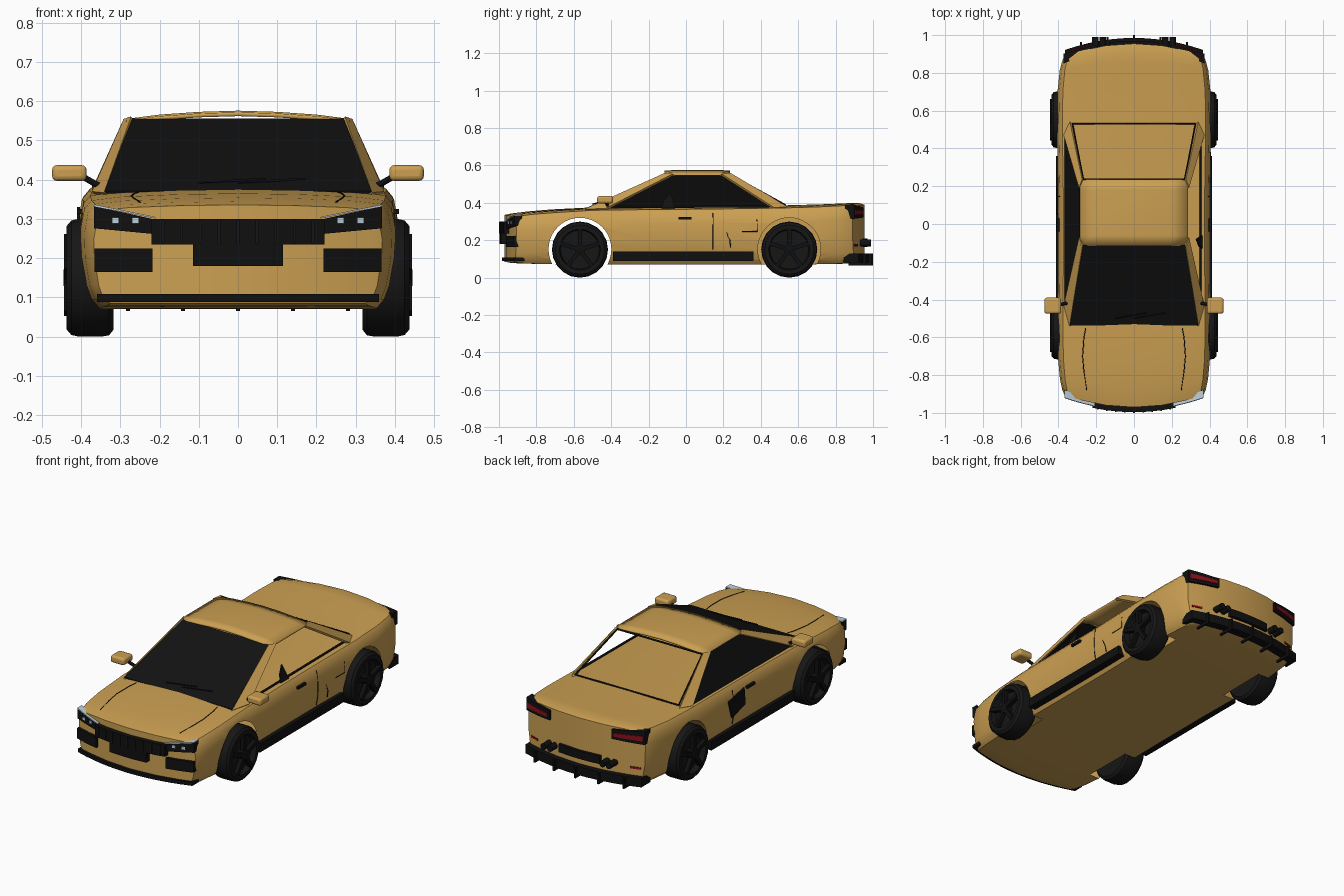
import bpy, bmesh, math
from mathutils import Vector

if "Cube" in bpy.data.objects:
    bpy.data.objects.remove(bpy.data.objects["Cube"])

def material(name, rgb):
    m = bpy.data.materials.new(name)
    m.diffuse_color = (*rgb, 1)
    m.use_nodes = True
    m.node_tree.nodes["Principled BSDF"].inputs["Base Color"].default_value = m.diffuse_color
    return m

GOLD = material("gold_paint", (0.6, 0.35, 0.085))
BLACK = material("black_trim", (0.005, 0.005, 0.005))
TYRE = material("tyre_rubber", (0.008, 0.008, 0.008))
GLASS = material("dark_glass", (0.006, 0.006, 0.006))
RED = material("red_lamp", (0.25, 0.005, 0.01))
LAMP = material("pale_lamp", (0.5, 0.62, 0.7))

def activate(ob):
    bpy.ops.object.select_all(action='DESELECT')
    ob.select_set(True)
    bpy.context.view_layer.objects.active = ob

def mesh(name, verts, faces, mat, smooth=False, thick=0, bevel=0):
    me = bpy.data.meshes.new(name)
    me.from_pydata(verts, [], faces)
    bm = bmesh.new()
    bm.from_mesh(me)
    bmesh.ops.recalc_face_normals(bm, faces=bm.faces)
    bm.to_mesh(me)
    bm.free()
    me.materials.append(mat)
    ob = bpy.data.objects.new(name, me)
    bpy.context.collection.objects.link(ob)
    if thick:
        s = ob.modifiers.new("thickness", 'SOLIDIFY')
        s.thickness, s.offset = thick, 0
    if bevel:
        b = ob.modifiers.new("rounding", 'BEVEL')
        b.width, b.segments = bevel, 3
    if smooth:
        activate(ob)
        bpy.ops.object.shade_smooth_by_angle(angle=math.radians(35))
    return ob

def box(name, lo, hi, mat, bevel=0):
    v = [(x, y, z) for x in sorted((lo[0], hi[0])) for y in (lo[1], hi[1]) for z in (lo[2], hi[2])]
    f = [(0, 1, 3, 2), (4, 6, 7, 5), (0, 4, 5, 1), (2, 3, 7, 6), (0, 2, 6, 4), (1, 5, 7, 3)]
    return mesh(name, v, f, mat, bevel > 0, 0, bevel)

def plate(name, pts, mat, thick=0.008):
    return mesh(name, pts, [tuple(range(len(pts)))], mat, thick=thick)

def tube(name, pts, r, mat, closed=False):
    cu = bpy.data.curves.new(name, 'CURVE')
    cu.dimensions, cu.bevel_depth, cu.bevel_resolution = '3D', r, 1
    sp = cu.splines.new('POLY')
    sp.points.add(len(pts) - 1)
    for p, q in zip(sp.points, pts):
        p.co = (*q, 1)
    sp.use_cyclic_u, cu.use_fill_caps = closed, True
    cu.materials.append(mat)
    ob = bpy.data.objects.new(name, cu)
    bpy.context.collection.objects.link(ob)
    activate(ob)
    bpy.ops.object.convert(target='MESH')

def lathe_x(name, profile, cx, cy, cz, s, mat, n=20):
    """Turn (radius, x) points about an x axis."""
    v = [(s * (cx + x), cy + r * math.cos(a), cz + r * math.sin(a))
         for r, x in profile for a in [2 * math.pi * i / n for i in range(n)]]
    f = [(k * n + i, k * n + (i + 1) % n, (k + 1) * n + (i + 1) % n, (k + 1) * n + i)
         for k in range(len(profile) - 1) for i in range(n)]
    f += [tuple(range(n)), tuple(range(len(v) - n, len(v)))]
    return mesh(name, v, f, mat, True)

def wrap(name, end, x0, x1, low, high, out, mat, depth=0.04, n=8):
    """Block that follows the bowed front (end=-1) or rear (end=1); low/high are z at x0 and x1."""
    v, f = [], []
    for i in range(n + 1):
        t = i / n
        x = x0 + (x1 - x0) * t
        y = (0.955 if end > 0 else 0.97) - 0.065 * (x / 0.37) ** 2 + out
        zl, zh = (low[0] + (low[1] - low[0]) * t, high[0] + (high[1] - high[0]) * t)
        v += [(x, end * y, zl), (x, end * y, zh), (x, end * (y - depth), zh), (x, end * (y - depth), zl)]
    for i in range(n):
        f += [(4 * i + k, 4 * i + (k + 1) % 4, 4 * i + 4 + (k + 1) % 4, 4 * i + 4 + k) for k in range(4)]
    return mesh(name, v, f + [(0, 1, 2, 3), tuple(4 * n + k for k in range(4))], mat)

# Body shell: stations of y, half width, shoulder z, crown, end bow, underside z
stations = [(-0.97, 0.368, 0.322, 0.014, 0.065, 0.085), (-0.93, 0.38, 0.33, 0.014, 0.05, 0.078),
            (-0.85, 0.392, 0.338, 0.016, 0.025, 0.075), (-0.72, 0.402, 0.347, 0.018, 0.008, 0.072),
            (-0.5, 0.405, 0.36, 0.016, 0, 0.07), (-0.2, 0.402, 0.364, 0.014, 0, 0.07),
            (0.15, 0.402, 0.367, 0.014, 0, 0.07), (0.5, 0.408, 0.372, 0.014, 0, 0.07),
            (0.72, 0.405, 0.378, 0.014, -0.015, 0.072), (0.86, 0.393, 0.384, 0.014, -0.04, 0.075),
            (0.925, 0.38, 0.387, 0.012, -0.058, 0.078), (0.955, 0.368, 0.38, 0.01, -0.065, 0.085)]
verts, faces = [], []
for y, w, zt, cr, bow, zb in stations:
    half = [(0, zt + cr), (0.4, zt + 0.85 * cr), (0.75, zt + 0.5 * cr), (0.93, zt), (0.975, zt - 0.022),
            (1, zt - 0.075), (0.995, 0.2), (0.965, 0.13), (0.93, 0.095), (0.88, zb), (0.75, zb), (0.4, zb), (0, zb)]
    ring = half + [(-x, z) for x, z in half[-2:0:-1]]
    verts += [(x * w, y + bow * (x * w / 0.37) ** 2, z) for x, z in ring]
n, m = 24, len(stations)
for k in range(m - 1):
    faces += [(k * n + i, k * n + (i + 1) % n, (k + 1) * n + (i + 1) % n, (k + 1) * n + i) for i in range(n)]
for base in (0, (m - 1) * n):
    caps = [(i, i + 1, 11 - i, 12 - i) for i in range(3)] + [tuple(range(3, 10))]
    for c in caps:
        faces += [tuple(base + i for i in c), tuple(base + (n - i) % n for i in c)]
body = mesh("body_shell", verts, faces, GOLD)

# Wheel arch openings
WHEELS = (-0.567, 0.552)
for s in (-1, 1):
    for wy in WHEELS:
        cut = lathe_x("arch_cutter", [(0.168, 0.29), (0.168, 0.6)], 0, wy, 0.152, s, GOLD, 40)
        mod = body.modifiers.new("arch", 'BOOLEAN')
        mod.operation, mod.solver, mod.object = 'DIFFERENCE', 'EXACT', cut
        activate(body)
        bpy.ops.object.modifier_apply(modifier=mod.name)
        bpy.data.objects.remove(cut)
# The front wells are open to the hollow body
bm = bmesh.new()
bm.from_mesh(body.data)
bmesh.ops.delete(bm, context='FACES', geom=[f for f in bm.faces if all(
    abs(v.co.x) > 0.285 and math.hypot(v.co.y - WHEELS[0], v.co.z - 0.152) < 0.1685 for v in f.verts)])
bm.to_mesh(body.data)
bm.free()
activate(body)
bpy.ops.object.shade_smooth_by_angle(angle=math.radians(35))
bpy.context.view_layer.update()

def seam(name, pts, side=0, r=0.0025):
    """Thin line laid on the body: (x, y) from above, or (y, z) from one side."""
    out = []
    for a, b in pts:
        o, d = (Vector((side, a, b)), Vector((-side, 0, 0))) if side else (Vector((a, b, 1)), Vector((0, 0, -1)))
        hit, loc, _, _ = body.ray_cast(o, d)
        if hit:
            out.append(loc)
    if len(out) > 1:
        tube(name, out, r, BLACK)

# Cabin: roof, pillars, glass
xs = [(-0.285, 0.55), (-0.2, 0.561), (-0.1, 0.568), (0, 0.571), (0.1, 0.568), (0.2, 0.561), (0.285, 0.55)]
rv = [(x, y, z + dz) for y, dz in ((-0.115, -0.004), (-0.06, 0), (0.18, 0), (0.235, -0.004)) for x, z in xs]
mesh("roof", rv, [(7 * k + i, 7 * k + i + 1, 7 * k + i + 8, 7 * k + i + 7) for k in range(3) for i in range(6)],
     GOLD, True, thick=0.01)
plate("windshield", [(-0.34, -0.535, 0.368), (0.34, -0.535, 0.368), (0.272, -0.11, 0.553), (-0.272, -0.11, 0.553)], GLASS)
plate("left_side_glass", [(-0.364, -0.44, 0.37), (-0.284, -0.08, 0.55), (-0.284, 0.2, 0.55), (-0.364, 0.48, 0.375)], GLASS)
plate("right_glass_shard", [(0.36, -0.13, 0.37), (0.345, -0.12, 0.41), (0.33, -0.08, 0.45), (0.36, -0.06, 0.37)], GLASS)
for s in (-1, 1):
    plate("front_pillar", [(s * 0.337, -0.54, 0.362), (s * 0.268, -0.11, 0.556), (s * 0.287, -0.07, 0.55),
                           (s * 0.368, -0.43, 0.365)], GOLD, 0.014)
    plate("rear_pillar", [(s * 0.335, 0.54, 0.375), (s * 0.27, 0.235, 0.556), (s * 0.287, 0.19, 0.55),
                          (s * 0.368, 0.47, 0.37)], GOLD, 0.014)
    tube("window_trim", [(s * 0.352, -0.42, 0.376), (s * 0.352, 0.48, 0.382)], 0.006, BLACK)
    tube("windshield_wiper", [(s * 0.05 - 0.05, -0.5, 0.393), (s * 0.05 + 0.12, -0.47, 0.402)], 0.003, BLACK)
tube("rear_window_trim", [(-0.325, 0.53, 0.388), (0.325, 0.53, 0.388), (0.268, 0.235, 0.55), (-0.268, 0.235, 0.55)],
     0.006, BLACK, True)

# Front end
wrap("grille_upper", -1, -0.22, 0.22, (0.235, 0.235), (0.3, 0.3), 0.026, BLACK)
wrap("grille_lower", -1, -0.115, 0.115, (0.18, 0.18), (0.24, 0.24), 0.026, BLACK)
for i in range(-4, 5):
    wrap("grille_bar", -1, i * 0.048 - 0.004, i * 0.048 + 0.004, (0.237, 0.237), (0.298, 0.298), 0.03, TYRE, n=1)
wrap("front_splitter", -1, -0.36, 0.36, (0.088, 0.088), (0.108, 0.108), 0.015, BLACK, 0.06, 12)
for s in (-1, 1):
    wrap("headlight_housing", -1, s * 0.22, s * 0.367, (0.262, 0.276), (0.3, 0.333), 0.012, BLACK)
    wrap("headlight_strip", -1, s * 0.21, s * 0.367, (0.301, 0.332), (0.305, 0.337), 0.014, LAMP)
    for x in (0.262, 0.313):
        wrap("headlight_lamp", -1, s * x - 0.008, s * x + 0.008, (0.288, 0.288), (0.303, 0.303), 0.016, LAMP, n=1)
    wrap("front_intake", -1, s * 0.218, s * 0.366, (0.164, 0.164), (0.224, 0.224), 0.016, BLACK)
    seam("hood_line", [(s * 0.25, -0.88), (s * 0.265, -0.78), (s * 0.272, -0.7), (s * 0.265, -0.6), (s * 0.255, -0.55)])

# Rear end
wrap("rear_diffuser", 1, -0.365, 0.365, (0.08, 0.08), (0.13, 0.13), 0.03, BLACK, 0.08, 12)
wrap("rear_plate_recess", 1, -0.13, 0.13, (0.165, 0.165), (0.21, 0.21), 0.015, BLACK)
for x in (-0.28, -0.14, 0, 0.14, 0.28):
    y = 0.985 - 0.065 * (x / 0.37) ** 2
    box("diffuser_fin", (x - 0.005, y - 0.08, 0.065), (x + 0.005, y + 0.015, 0.13), BLACK)
for s in (-1, 1):
    wrap("tail_light_housing", 1, s * 0.195, s * 0.372, (0.322, 0.315), (0.375, 0.39), 0.012, BLACK, 0.05)
    wrap("tail_light", 1, s * 0.21, s * 0.365, (0.338, 0.335), (0.358, 0.364), 0.016, RED)
    wrap("rear_reflector", 1, s * 0.29, s * 0.345, (0.168, 0.168), (0.179, 0.179), 0.004, RED)
    for x in (0.165, 0.205):
        bpy.ops.mesh.primitive_cylinder_add(vertices=14, radius=0.018, depth=0.07, location=(s * x, 0.955, 0.185),
                                            rotation=(math.pi / 2, 0, 0))
        bpy.context.object.name = "exhaust_pipe"
        bpy.context.object.data.materials.append(BLACK)

# Sides: skirts, mirrors, handles, panel lines
for s in (-1, 1):
    box("side_skirt", (s * 0.36, -0.39, 0.088), (s * 0.412, 0.36, 0.14), BLACK)
    box("mirror_housing", (s * 0.386, -0.475, 0.397), (s * 0.474, -0.39, 0.437), GOLD, 0.012)
    tube("mirror_arm", [(s * 0.34, -0.42, 0.38), (s * 0.365, -0.42, 0.39), (s * 0.4, -0.43, 0.41)], 0.009, BLACK)
    box("door_handle", (s * 0.385, -0.04, 0.312), (s * 0.41, 0.03, 0.325), BLACK)
    seam("door_line", [(0.145, 0.15), (0.145, 0.2), (0.145, 0.28), (0.145, 0.345)], s)
seam("fuel_flap_line", [(0.38, 0.31), (0.38, 0.247), (0.3, 0.247)], 1)
seam("door_scratch", [(0.24, 0.16), (0.218, 0.24), (0.235, 0.2), (0.24, 0.16)], 1)
plate("left_side_patch", [(-0.407, 0.06, 0.33), (-0.407, 0.05, 0.235), (-0.407, 0.17, 0.2), (-0.407, 0.2, 0.3)], BLACK)

# Wheels
profile = [(0.09, -0.12), (0.132, -0.12), (0.147, -0.108), (0.15, -0.09), (0.15, -0.03), (0.146, -0.012),
           (0.132, 0), (0.11, 0), (0.104, -0.03), (0.02, -0.03)]
for s in (-1, 1):
    for wy in WHEELS:
        lathe_x("tyre", profile, 0.437, wy, 0.15, s, TYRE)
        lathe_x("wheel_hub", [(0.028, -0.04), (0.028, 0.004), (0.02, 0.008)], 0.437, wy, 0.15, s, BLACK, 12)
        for i in range(5):
            a = 2 * math.pi * i / 5 + math.pi / 2
            spoke = box("wheel_spoke", (-0.012, 0.015, -0.011), (0.012, 0.112, 0.011), BLACK)
            spoke.location = (s * 0.432, wy, 0.15)
            spoke.rotation_euler = (a, 0, 0)
